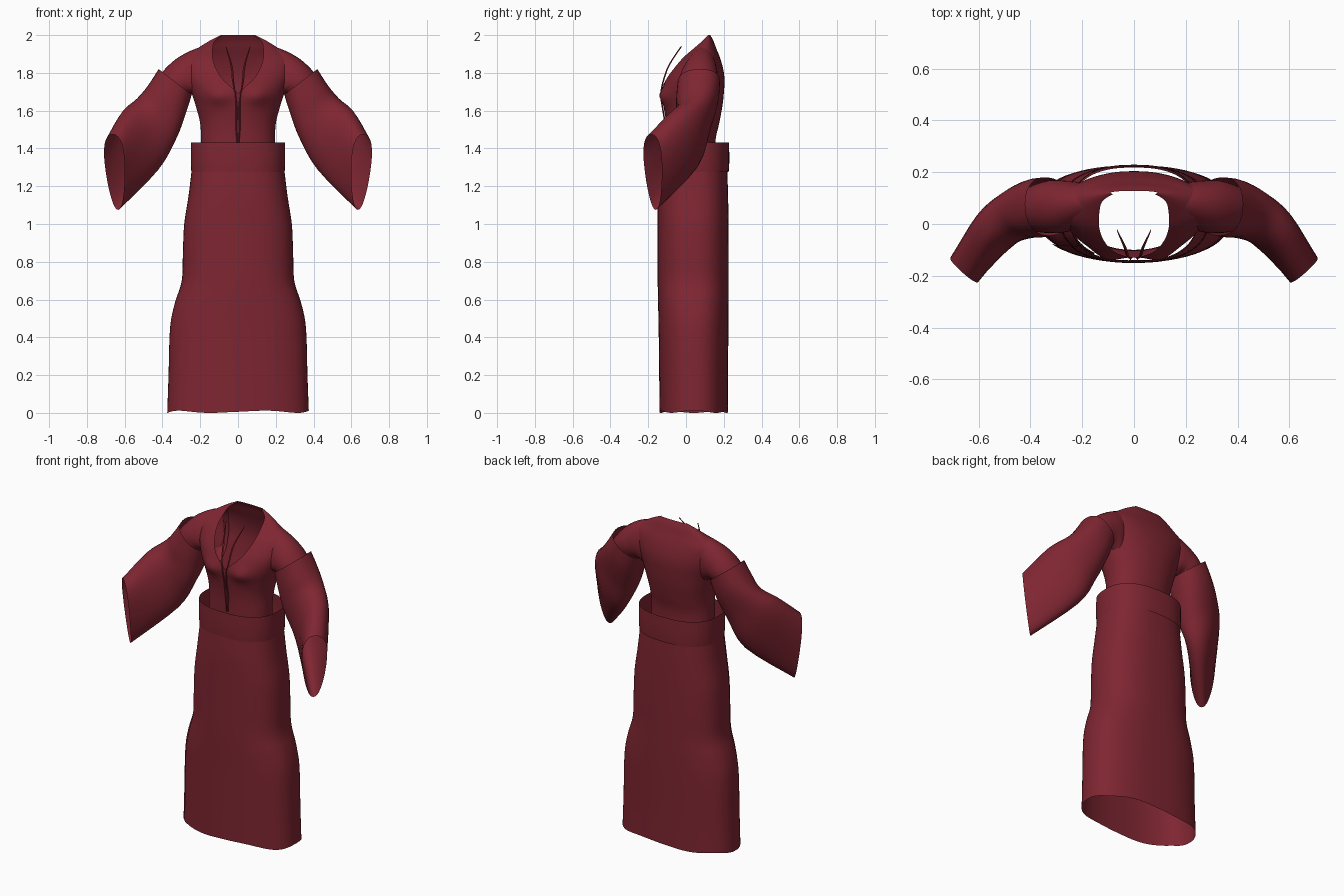
import bpy, math

if "Cube" in bpy.data.objects:
    bpy.data.objects.remove(bpy.data.objects["Cube"])

cloth = bpy.data.materials.new("dark_red_cloth")
cloth.diffuse_color = (0.21, 0.019, 0.031, 1)
cloth.use_nodes = True
cloth.node_tree.nodes["Principled BSDF"].inputs["Base Color"].default_value = cloth.diffuse_color


def spline(keys, steps):
    """Catmull-Rom interpolation through tuples of numbers."""
    out = []
    for i in range(len(keys) - 1):
        p0, p1, p2 = keys[max(i - 1, 0)], keys[i], keys[i + 1]
        p3 = keys[min(i + 2, len(keys) - 1)]
        for s in range(steps):
            t = s / steps
            out.append(tuple(
                0.5 * (2 * b + (c - a) * t + (2 * a - 5 * b + 4 * c - d) * t ** 2
                       + (3 * b - a - 3 * c + d) * t ** 3)
                for a, b, c, d in zip(p0, p1, p2, p3)))
    out.append(keys[-1])
    return out


def loft(name, rings, closed=True, mirror=False):
    """Skin a list of equal-length point rings."""
    n = len(rings[0])
    verts = [p for r in rings for p in r]
    faces = []
    for i in range(len(rings) - 1):
        for j in range(n if closed else n - 1):
            k = (j + 1) % n
            faces.append((i * n + j, i * n + k, (i + 1) * n + k, (i + 1) * n + j))
    me = bpy.data.meshes.new(name)
    me.from_pydata(verts, [], faces)
    me.materials.append(cloth)
    ob = bpy.data.objects.new(name, me)
    bpy.context.collection.objects.link(ob)
    if mirror:
        ob.modifiers.new("mirror", "MIRROR").use_mirror_merge = False
    bpy.ops.object.select_all(action="DESELECT")
    ob.select_set(True)
    bpy.context.view_layer.objects.active = ob
    bpy.ops.object.shade_smooth_by_angle(angle=math.radians(50))
    return ob


def spow(v, e):
    return math.copysign(abs(v) ** e, v)


def section(a, hw, front, back, n):
    """Point on a rounded-box outline; a = 0 faces front."""
    x = hw * spow(math.sin(a), 2 / n)
    y = (front + back) / 2 - (back - front) / 2 * spow(math.cos(a), 2 / n)
    return x, y


# Wrapped skirt: the sheet overlaps itself along the front left edge
skirt_keys = [  # z, half width, front y, back y
    (0.0, 0.375, -0.14, 0.222), (0.2, 0.368, -0.142, 0.222), (0.45, 0.36, -0.145, 0.225),
    (0.58, 0.335, -0.148, 0.226), (0.7, 0.298, -0.15, 0.226), (0.85, 0.292, -0.15, 0.226),
    (1.0, 0.285, -0.15, 0.225), (1.15, 0.262, -0.15, 0.223), (1.29, 0.245, -0.142, 0.218)]
rings = []
start, turn, N = -0.95, 2 * math.pi + 0.35, 72
for z, hw, f, b in spline(skirt_keys, 4):
    ring = []
    for j in range(N + 1):
        t = j / N
        a = start + turn * t
        x, y = section(a, hw, f, b, 2.5)
        k = 1 - 0.03 * max(0, t - 0.85) / 0.15
        hem = max(0, 1 - z / 0.15)
        wave = 0.006 * (1 + math.sin(5 * a)) * hem
        ring.append((x * k, 0.04 + (y - 0.04) * k, z + wave))
    rings.append(ring)
loft("skirt", rings, closed=False)

# Wide waist belt, standing off the bodice
rings = []
for z, g in ((1.275, 0), (1.32, 0.003), (1.38, 0.003), (1.432, 0.002)):
    rings.append([(*section(2 * math.pi * j / 48, 0.247 + g, -0.146 - g, 0.226 + g, 2.5), z)
                  for j in range(48)])
loft("belt", rings)

# Bodice with an open V neck and a high back
body_keys = [  # z, half width, front y, back y, neck opening half width
    (1.27, 0.2, -0.10, 0.16, 0), (1.43, 0.196, -0.10, 0.155, 0), (1.53, 0.2, -0.105, 0.175, 0),
    (1.62, 0.222, -0.118, 0.192, 0), (1.69, 0.245, -0.128, 0.2, 0.001),
    (1.76, 0.27, -0.112, 0.204, 0.075), (1.82, 0.285, -0.075, 0.197, 0.115),
    (1.88, 0.285, -0.025, 0.18, 0.134), (1.93, 0.215, 0.03, 0.16, 0.134),
    (1.97, 0.15, 0.075, 0.145, 0.122), (2.0, 0.09, 0.112, 0.128, 0.08)]
rings = []
N = 64
for z, hw, f, b, v in spline(body_keys, 4):
    a0 = math.asin(min(0.97, (max(v, 0) / hw) ** 1.1)) if v > 0 else 0
    ring = []
    for j in range(N + 1):
        a = a0 + (2 * math.pi - 2 * a0) * j / N
        x, y = section(a, hw, f, b, 2.2)
        if math.cos(a) > 0:
            y -= 0.024 * math.exp(-((abs(x) - 0.105) / 0.055) ** 2 - ((z - 1.675) / 0.045) ** 2)
        ring.append((x, y, z))
    rings.append(ring)
loft("bodice", rings, closed=False)


def tube(name, keys, steps, n=32, power=2.0):
    """Mirrored tube; key = top point, bottom point, side half-vector, top widening."""
    rings = []
    for tx, ty, tz, bx, by, bz, sx, sy, w in spline(keys, steps):
        ring = []
        for j in range(n):
            a = 2 * math.pi * j / n
            c, s = spow(math.cos(a), 2 / power), -spow(math.sin(a), 2 / power)
            u, k = (1 + c) / 2, s * (1 + w * c)
            ring.append((bx + (tx - bx) * u + sx * k, by + (ty - by) * u + sy * k,
                         bz + (tz - bz) * u))
        rings.append(ring)
    return loft(name, rings, mirror=True)


# Fitted upper arms reaching into the wide sleeves
tube("upper_arm", [
    (0.16, 0.09, 1.945, 0.17, 0.06, 1.62, 0, 0.07, 0),
    (0.24, 0.085, 1.922, 0.2, 0.06, 1.645, 0, 0.09, 0),
    (0.33, 0.075, 1.872, 0.23, 0.06, 1.675, 0, 0.1, 0),
    (0.405, 0.07, 1.80, 0.26, 0.06, 1.675, 0, 0.1, 0),
    (0.50, 0.05, 1.68, 0.36, 0.05, 1.54, 0.01, 0.075, 0)], 4)

# Wide hanging sleeves with open cuffs turned forward
tube("sleeve", [
    (0.42, 0.075, 1.82, 0.245, 0.06, 1.685, 0.0, 0.112, 0),
    (0.475, 0.06, 1.735, 0.275, 0.06, 1.59, 0.01, 0.112, 0),
    (0.53, 0.03, 1.665, 0.33, 0.05, 1.455, 0.03, 0.095, 0),
    (0.60, -0.05, 1.60, 0.43, 0.03, 1.285, 0.045, 0.075, 0.1),
    (0.665, -0.185, 1.475, 0.635, -0.16, 1.075, 0.05, 0.045, 0.3)], 4, power=2.3)


# Thin loose neck ties and the front closing edge
def ribbon(name, path, width):
    last = len(path) - 1
    rings = []
    for i, (x, y, z) in enumerate(path):
        h = width * (0.25 + 0.75 * math.sin(math.pi * i / last))
        rings.append([(x - h, y, z), (x, y - 0.004, z), (x + h, y, z), (x, y + 0.004, z)])
    loft(name, rings, mirror=True)


ribbon("neck_tie", spline([(0.012, -0.135, 1.68), (0.025, -0.122, 1.75),
                           (0.035, -0.09, 1.84), (0.065, -0.025, 1.94)], 4), 0.006)
ribbon("front_edge", spline([(0.004, -0.106, 1.42), (0.009, -0.11, 1.52),
                             (0.008, -0.125, 1.62), (0.014, -0.137, 1.69)], 4), 0.005)
